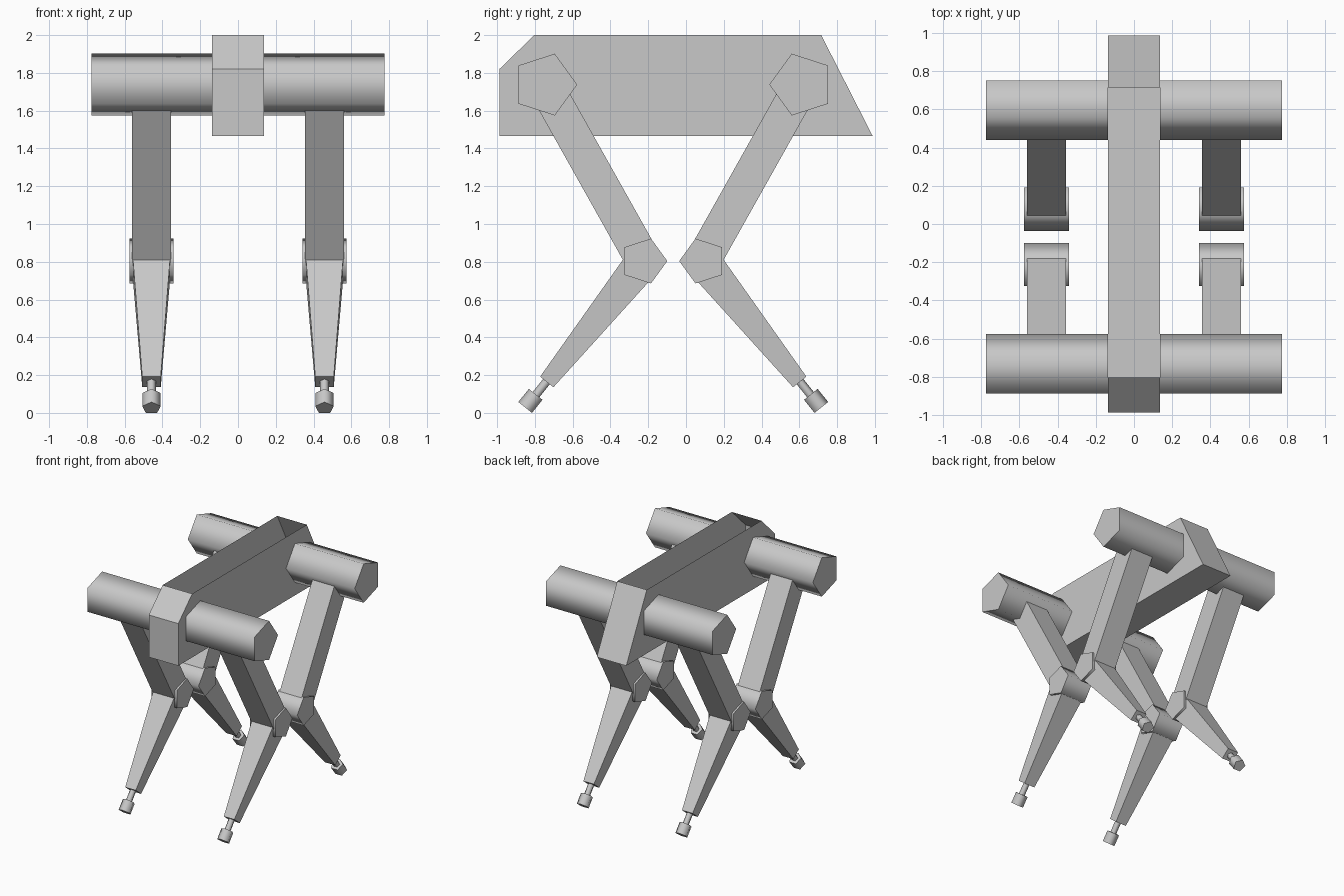
import bpy, bmesh, math
from mathutils import Vector

if "Cube" in bpy.data.objects:
    bpy.data.objects.remove(bpy.data.objects["Cube"])

grey = bpy.data.materials.new("light_grey")
grey.diffuse_color = (0.58, 0.58, 0.58, 1)
grey.use_nodes = True
grey.node_tree.nodes["Principled BSDF"].inputs["Base Color"].default_value = grey.diffuse_color

X = Vector((1, 0, 0))


def loft(name, p0, p1, u, v, prof0, prof1=None, smooth=False, open_top=False):
    """Capped solid between a 2D profile at p0 and one at p1, in the u/v plane."""
    bm = bmesh.new()
    rings = [[bm.verts.new(p + u * a + v * b) for a, b in prof]
             for p, prof in ((p0, prof0), (p1, prof1 or prof0))]
    n = len(prof0)
    for i in range(n):
        j = (i + 1) % n
        bm.faces.new((rings[0][i], rings[0][j], rings[1][j], rings[1][i]))
    bm.faces.new(rings[0])
    bm.faces.new(rings[1])
    bmesh.ops.recalc_face_normals(bm, faces=bm.faces)
    if open_top:
        bm.normal_update()
        top = [f for f in bm.faces if f.normal.z > 0.99]
        bmesh.ops.delete(bm, geom=top, context='FACES_ONLY')
    mesh = bpy.data.meshes.new(name)
    bm.to_mesh(mesh)
    bm.free()
    mesh.materials.append(grey)
    obj = bpy.data.objects.new(name, mesh)
    bpy.context.collection.objects.link(obj)
    if smooth:
        bpy.ops.object.select_all(action='DESELECT')
        obj.select_set(True)
        bpy.context.view_layer.objects.active = obj
        bpy.ops.object.shade_smooth_by_angle(angle=math.radians(80))
    return obj


def pentagon(r):
    return [(r * math.cos(math.tau * i / 5), r * math.sin(math.tau * i / 5)) for i in range(5)]


def rect(a, b):
    return [(-a, -b), (a, -b), (a, b), (-a, b)]


# Body: thin tray, open on top
side = [(-0.988, 1.466), (0.988, 1.466), (0.716, 2.0), (-0.803, 2.0), (-0.988, 1.82)]
loft("body", X * -0.137, X * 0.137, Vector((0, 1, 0)), Vector((0, 0, 1)), side, open_top=True)

MID = -0.0675   # front and rear legs mirror about this y
for m, end in ((-1, "front"), (1, "rear")):
    for s, hand in ((-1, "left"), (1, "right")):
        tag = end + "_" + hand + "_"

        def at(x, d, z):
            return Vector((s * x, MID + m * d, z))

        inward, up = Vector((0, -m, 0)), Vector((0, 0, 1))
        hip, knee, ankle = at(0.458, 0.6805, 1.738), at(0.458, 0.1565, 0.804), at(0.458, 0.6695, 0.164)

        # Hip drum and knee drum
        loft(tag + "hip", at(0.137, 0.6805, 1.738), at(0.775, 0.6805, 1.738),
             inward, up, pentagon(0.172), smooth=True)
        loft(tag + "knee", knee - X * 0.117, knee + X * 0.117, inward, up, pentagon(0.125), smooth=True)

        # Upper leg
        a = (knee - hip).normalized()
        loft(tag + "upper_leg", hip, knee, X, a.cross(X), rect(0.102, 0.093))

        # Tapered lower leg
        a = (ankle - knee).normalized()
        out = Vector((0, -m * a.z, abs(a.y)))
        out = Vector((0, m * abs(a.z), abs(a.y)))
        loft(tag + "lower_leg", knee, ankle, X, out, rect(0.102, 0.094), rect(0.049, 0.045))

        # Ankle rod and foot
        loft(tag + "ankle_rod", ankle - a * 0.02, ankle + a * 0.1, out, X, pentagon(0.025), smooth=True)
        loft(tag + "foot", ankle + a * 0.088, ankle + a * 0.177, out, X, pentagon(0.051), smooth=True)
